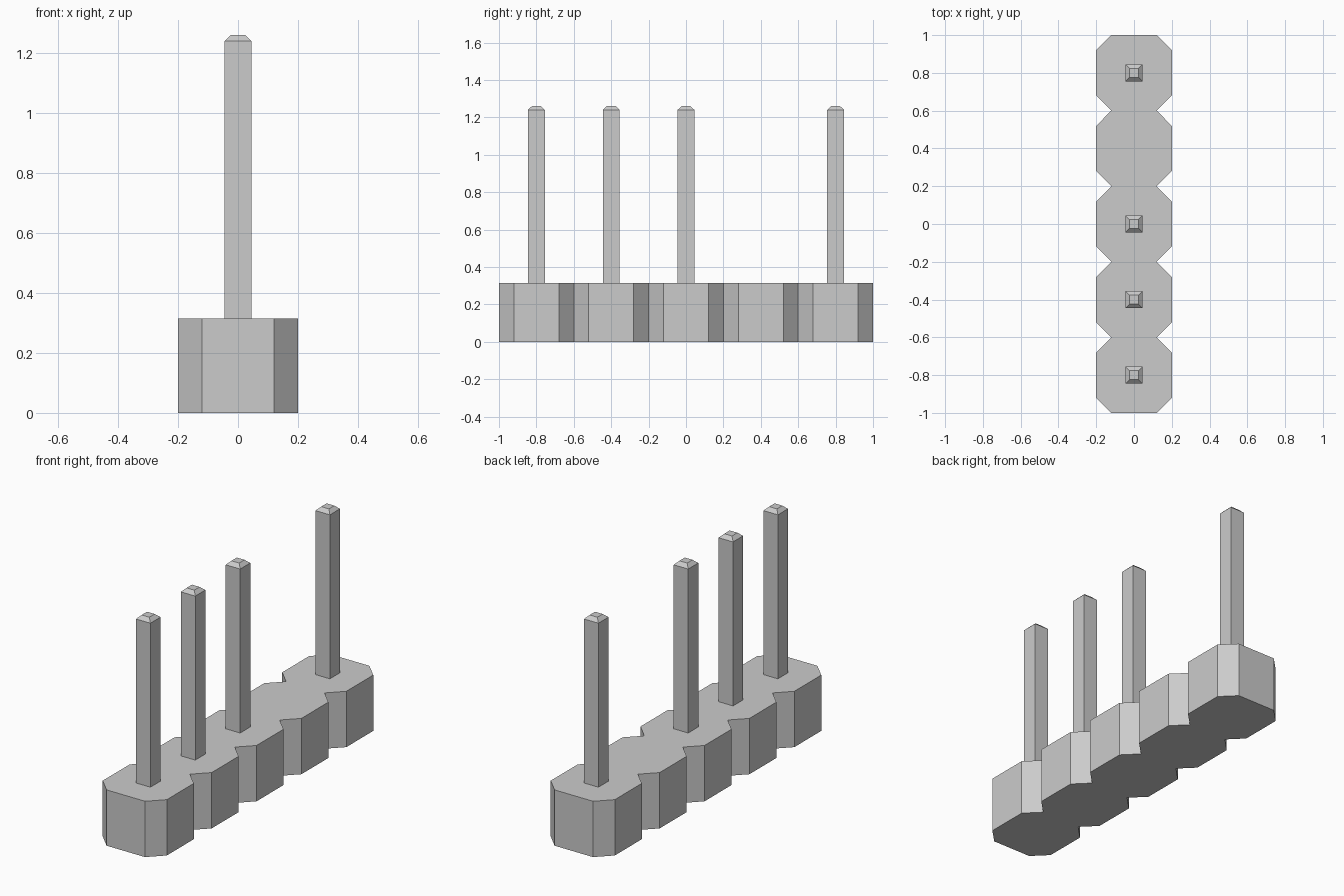
import bpy
import bmesh

cube = bpy.data.objects.get("Cube")
if cube:
    bpy.data.objects.remove(cube, do_unlink=True)

PITCH = 0.4
BASE_TOP = 0.315

grey = bpy.data.materials.new("plain_grey")
grey.use_nodes = True
colour = (0.6, 0.6, 0.6, 1)
grey.diffuse_color = colour
grey.node_tree.nodes["Principled BSDF"].inputs["Base Color"].default_value = colour


def make_object(name, bm):
    bmesh.ops.recalc_face_normals(bm, faces=bm.faces)
    mesh = bpy.data.meshes.new(name)
    bm.to_mesh(mesh)
    bm.free()
    mesh.materials.append(grey)
    obj = bpy.data.objects.new(name, mesh)
    bpy.context.collection.objects.link(obj)
    return obj


def loft(bm, rings):
    """Join matching vertex rings with quads and cap both ends."""
    loops = [[bm.verts.new(p) for p in ring] for ring in rings]
    for low, high in zip(loops, loops[1:]):
        for i in range(len(low)):
            j = (i + 1) % len(low)
            bm.faces.new((low[i], low[j], high[j], high[i]))
    bm.faces.new(loops[0][::-1])
    bm.faces.new(loops[-1])


# Notched housing: five joined octagonal bays
side = []
for i in range(-2, 3):
    y = i * PITCH
    if i == -2:
        side.append((0.12, y - 0.2))
    side += [(0.2, y - 0.12), (0.2, y + 0.12), (0.12, y + 0.2)]
outline = side + [(-x, y) for x, y in reversed(side)]
bm = bmesh.new()
loft(bm, [[(x, y, z) for x, y in outline] for z in (0, BASE_TOP)])
make_object("housing", bm)


# Square pins with bevelled tips; the fourth bay is left empty
def square(half, y, z):
    return [(sx * half, y + sy * half, z)
            for sx, sy in ((-1, -1), (1, -1), (1, 1), (-1, 1))]


for number, bay in enumerate((-2, -1, 0, 2), 1):
    y = bay * PITCH
    bm = bmesh.new()
    loft(bm, [square(0.045, y, BASE_TOP - 0.01),
              square(0.045, y, 1.24),
              square(0.024, y, 1.26)])
    make_object(f"pin_{number}", bm)
